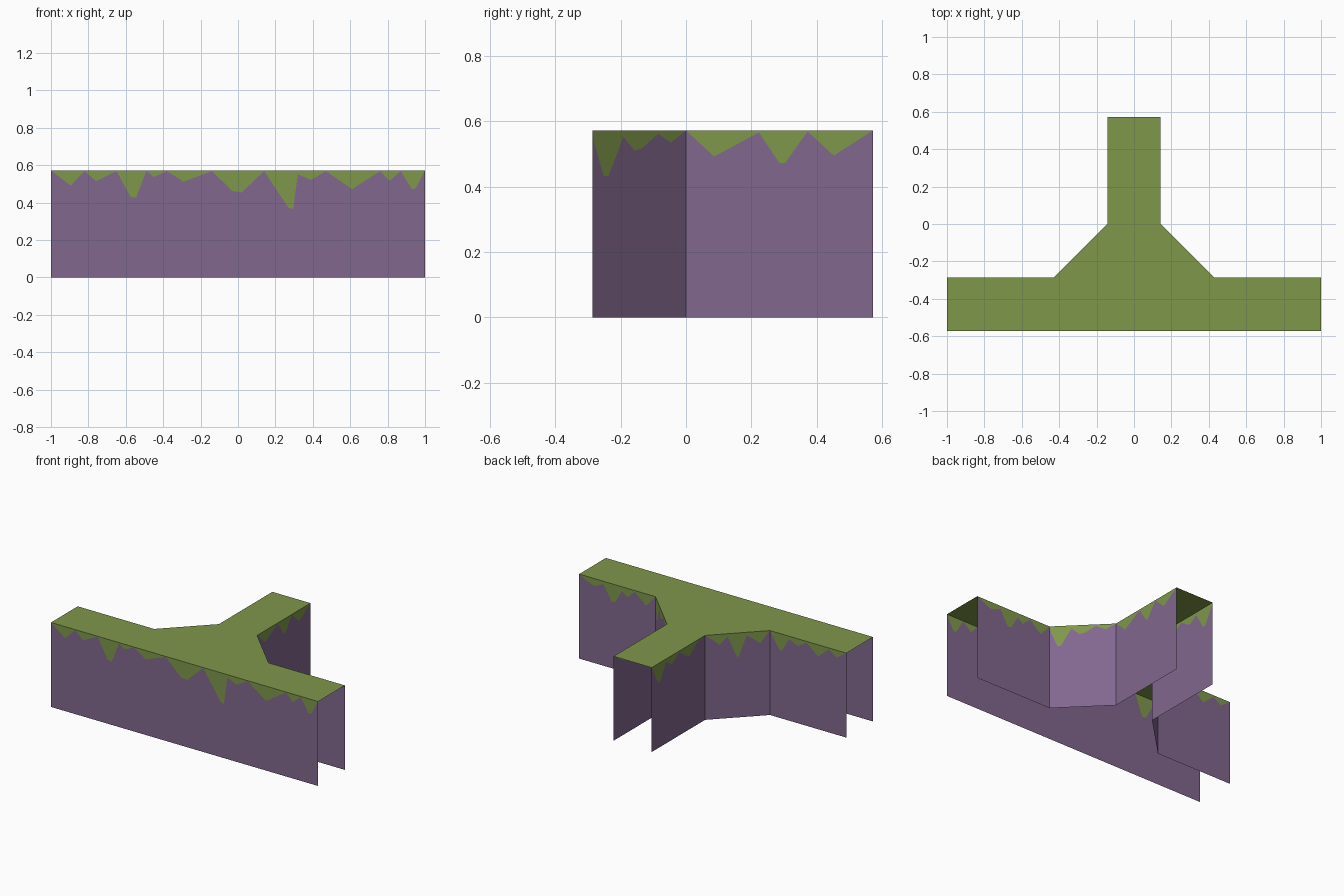
import bpy

if "Cube" in bpy.data.objects:
    bpy.data.objects.remove(bpy.data.objects["Cube"])

U = 1 / 7          # base module
H = 4 * U          # wall height


def material(name, rgb):
    m = bpy.data.materials.new(name)
    m.diffuse_color = (*rgb, 1)
    m.use_nodes = True
    m.node_tree.nodes["Principled BSDF"].inputs["Base Color"].default_value = m.diffuse_color
    return m


GRASS = material("grass green", (0.212, 0.309, 0.070))
STONE = material("purple stone", (0.219, 0.137, 0.270))


def sheet(name, verts, faces, mats, slots=None):
    me = bpy.data.meshes.new(name)
    me.from_pydata(verts, [], faces)
    for m in mats:
        me.materials.append(m)
    if slots:
        for p, s in zip(me.polygons, slots):
            p.material_index = s
    ob = bpy.data.objects.new(name, me)
    bpy.context.collection.objects.link(ob)


def wall(name, a, b, drips):
    """Wall from a to b; drips = (fraction along wall, depth of grass edge)."""
    pts = [(0, 0)] + drips + [(1, 0)]
    verts, faces, slots = [], [], []
    for t, d in pts:
        x, y = a[0] + (b[0] - a[0]) * t, a[1] + (b[1] - a[1]) * t
        verts += [(x, y, 0), (x, y, H - d), (x, y, H)]
    for i in range(len(pts) - 1):
        p, q = 3 * i, 3 * i + 3
        d0, d1 = pts[i][1], pts[i + 1][1]
        faces.append((p, q, q + 1, p + 1))
        slots.append(0)
        # Grass fringe: a triangle where it pinches out, otherwise a quad
        fringe = [p + 1] + [q + 1] + ([q + 2] if d1 > 0 else []) + ([p + 2] if d0 > 0 else [])
        if len(fringe) > 2:
            faces.append(fringe)
            slots.append(1)
    sheet(name, verts, faces, [STONE, GRASS], slots)


# T-shaped grass top with chamfered inner corners
half = [(7 * U, -4 * U), (7 * U, -2 * U), (3 * U, -2 * U), (U, 0), (U, 4 * U)]
outline = half + [(-x, y) for x, y in reversed(half)]
sheet("grass_top", [(x, y, H) for x, y in outline], [tuple(range(len(outline)))], [GRASS])

# Long front wall, drips read as x position and depth
front = [(-.895, .08), (-.82, .003), (-.76, .057), (-.65, .003), (-.575, .14),
         (-.545, .145), (-.49, .003), (-.45, .035), (-.38, .003), (-.29, .06),
         (-.14, .003), (-.03, .11), (.02, .117), (.14, .003), (.27, .20),
         (.295, .205), (.32, .02), (.39, .05), (.47, .003), (.61, .10),
         (.76, .003), (.81, .055), (.87, .003), (.93, .10), (.95, .095)]
wall("front_wall", outline[-1], outline[0], [((x + 1) / 2, d) for x, d in front])

# Back walls, diagonals and stem walls (arm ends and underside stay open)
wall("right_back_wall", outline[1], outline[2],
     [(.10, .03), (.20, .05), (.32, .02), (.42, .12), (.47, .12), (.56, .03),
      (.63, .06), (.73, .01), (.88, .08)])
wall("right_diagonal_wall", outline[2], outline[3],
     [(.02, .04), (.12, .14), (.17, .14), (.33, .02), (.45, .062), (.53, .055),
      (.70, .01), (.84, .037)])
wall("right_stem_wall", outline[3], outline[4],
     [(.15, .08), (.39, .006), (.50, .10), (.53, .10), (.65, .003), (.79, .077)])
wall("left_stem_wall", outline[5], outline[6],
     [(.12, .13), (.16, .13), (.27, .02), (.38, .06), (.52, .01), (.70, .08), (.86, .01)])
wall("left_diagonal_wall", outline[6], outline[7],
     [(.10, .03), (.22, .07), (.35, .02), (.49, .16), (.52, .16), (.64, .02),
      (.75, .05), (.85, .08)])
wall("left_back_wall", outline[7], outline[8],
     [(.12, .11), (.16, .11), (.25, .02), (.36, .05), (.48, .01), (.63, .08),
      (.77, .01), (.87, .05)])
